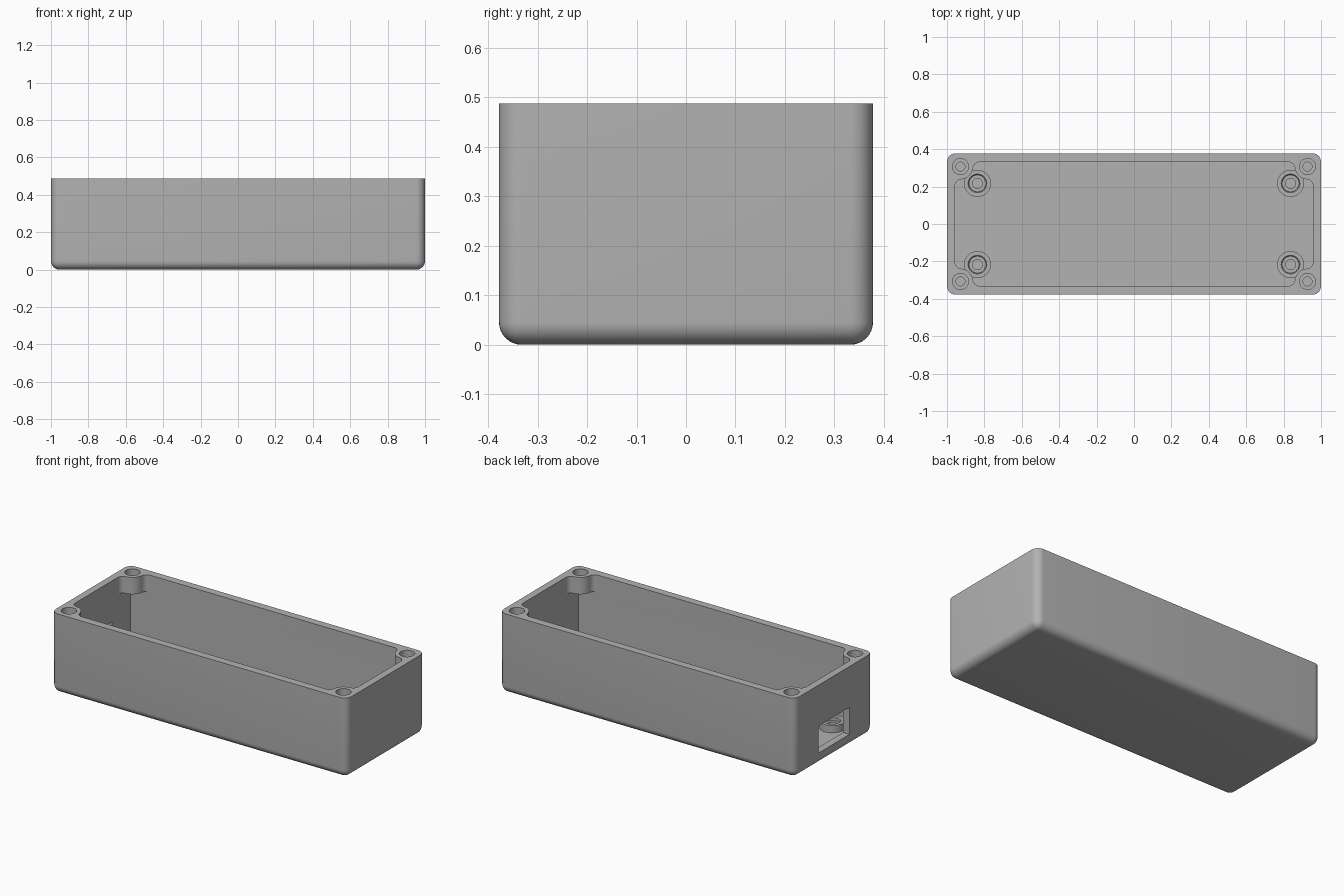
import bpy, bmesh
from math import sin, cos, pi, sqrt, atan2, radians
from mathutils import Matrix

if "Cube" in bpy.data.objects:
    bpy.data.objects.remove(bpy.data.objects["Cube"], do_unlink=True)

HX, HY, H = 1.0, 0.378, 0.488        # outer half sizes and height
IX, IY, FLOOR = 0.957, 0.331, 0.047  # inner half sizes and floor level
ROUND = 0.046
BOSS_X, BOSS_Y, BOSS_R, BOSS_Z = 0.928, 0.307, 0.068, 0.385
FILLET = 0.035

grey = bpy.data.materials.new("plastic grey")
grey.use_nodes = True
grey.diffuse_color = (0.45, 0.45, 0.45, 1)
grey.node_tree.nodes["Principled BSDF"].inputs["Base Color"].default_value = grey.diffuse_color


def finish(bm, name):
    bmesh.ops.recalc_face_normals(bm, faces=bm.faces)
    mesh = bpy.data.meshes.new(name)
    bm.to_mesh(mesh)
    bm.free()
    mesh.materials.append(grey)
    ob = bpy.data.objects.new(name, mesh)
    bpy.context.collection.objects.link(ob)
    return ob


def box_bm(lo, hi):
    bm = bmesh.new()
    bmesh.ops.create_cube(bm, size=1)
    for v in bm.verts:
        v.co = [(a + b) / 2 + c * (b - a) for a, b, c in zip(lo, hi, v.co)]
    return bm


def lathe(name, profile, x, y, steps=40):
    """Closed solid of revolution; the profile starts and ends on the axis."""
    bm = bmesh.new()
    verts = [bm.verts.new((r, 0, z)) for r, z in profile]
    edges = [bm.edges.new(pair) for pair in zip(verts, verts[1:])]
    bmesh.ops.spin(bm, geom=verts + edges, cent=(0, 0, 0), axis=(0, 0, 1),
                   angle=2 * pi, steps=steps)
    bmesh.ops.remove_doubles(bm, verts=bm.verts, dist=1e-5)
    bmesh.ops.transform(bm, matrix=Matrix.Translation((x, y, 0)), verts=bm.verts)
    return finish(bm, name)


def activate(ob):
    bpy.ops.object.select_all(action='DESELECT')
    ob.select_set(True)
    bpy.context.view_layer.objects.active = ob


def cut(ob, cutter):
    cutter.hide_render = True
    mod = ob.modifiers.new("cut", 'BOOLEAN')
    mod.operation, mod.solver, mod.object = 'DIFFERENCE', 'EXACT', cutter
    activate(ob)
    bpy.ops.object.modifier_apply(modifier=mod.name)
    bpy.data.objects.remove(cutter, do_unlink=True)


def smooth(ob):
    activate(ob)
    bpy.ops.object.shade_smooth_by_angle(angle=radians(30))


def arc(cx, cy, r, a, b, n):
    return [(cx + r * cos(a + (b - a) * i / n), cy + r * sin(a + (b - a) * i / n))
            for i in range(n + 1)]


# Opening outline in one corner: fillet, around the screw boss, fillet
def corner_outline():
    reach = BOSS_R + FILLET
    ax, by = IX - FILLET, IY - FILLET
    ay = BOSS_Y - sqrt(reach ** 2 - (BOSS_X - ax) ** 2)
    bx = BOSS_X - sqrt(reach ** 2 - (BOSS_Y - by) ** 2)
    to_a = atan2(ay - BOSS_Y, ax - BOSS_X) % (2 * pi)
    to_b = atan2(by - BOSS_Y, bx - BOSS_X) % (2 * pi)
    return (arc(ax, ay, FILLET, 0, to_a - pi, 8)
            + arc(BOSS_X, BOSS_Y, BOSS_R, to_a, to_b, 12)[1:-1]
            + arc(bx, by, FILLET, to_b - pi, pi / 2, 8))


# Box body with rounded sides and underside, flat rim
bm = box_bm((-HX, -HY, 0), (HX, HY, H))
rounded = [e for e in bm.edges if min(v.co.z for v in e.verts) < H / 2]
bmesh.ops.bevel(bm, geom=rounded, offset=ROUND, offset_type='OFFSET', segments=8,
                profile=0.5, affect='EDGES', clamp_overlap=True)
body = finish(bm, "enclosure_body")

# Main cavity below the screw bosses
cut(body, finish(box_bm((-IX, -IY, FLOOR), (IX, IY, BOSS_Z)), "cavity_cutter"))

# Upper opening, leaving the four screw bosses
quarter = corner_outline()
outline = []
for sx, sy in ((1, 1), (-1, 1), (-1, -1), (1, -1)):
    pts = quarter if sx * sy > 0 else quarter[::-1]
    outline += [(sx * x, sy * y) for x, y in pts]
bm = bmesh.new()
face = bm.faces.new([bm.verts.new((x, y, BOSS_Z - 0.02)) for x, y in outline])
top = bmesh.ops.extrude_face_region(bm, geom=[face])["geom"]
bmesh.ops.translate(bm, vec=(0, 0, 0.2),
                    verts=[g for g in top if isinstance(g, bmesh.types.BMVert)])
cut(body, finish(bm, "opening_cutter"))

# Connector port in one end wall
cut(body, finish(box_bm((-1.1, -0.15, 0.073), (-0.9, 0.15, 0.238)), "port_cutter"))

# Stepped screw holes in the rim, and posts on the floor
hole = [(0, 0.4), (0.024, 0.4), (0.024, 0.425), (0.043, 0.425), (0.043, 0.55), (0, 0.55)]
post = [(0, 0.04), (0.072, 0.04), (0.072, 0.09), (0.05, 0.09), (0.045, 0.085),
        (0.045, 0.068), (0.027, 0.068), (0.027, 0.052), (0, 0.052)]
for sx, side in ((1, "left"), (-1, "right")):
    for sy, end in ((-1, "front"), (1, "back")):
        cut(body, lathe("screw_hole_cutter", hole, sx * BOSS_X, sy * BOSS_Y))
        smooth(lathe(f"standoff_{end}_{side}", post, sx * 0.837, sy * 0.217))
smooth(body)
